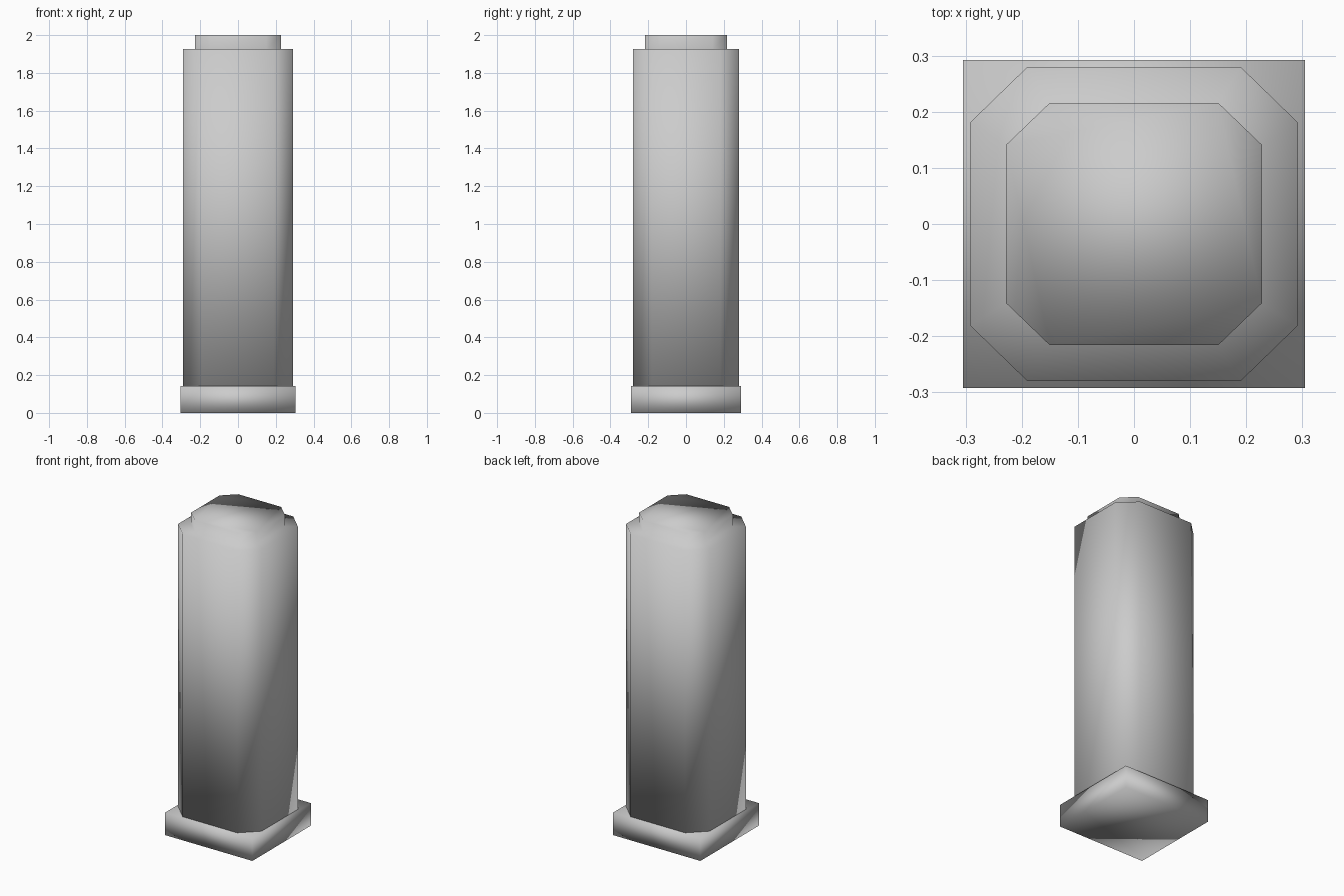
import bpy, bmesh

if "Cube" in bpy.data.objects:
    bpy.data.objects.remove(bpy.data.objects["Cube"])


def outline(hx, hy, cx=None, cy=None):
    """Rectangle, or rectangle with cut corners when cx, cy are given."""
    if cx is None:
        return [(hx, -hy), (hx, hy), (-hx, hy), (-hx, -hy)]
    return [(cx, -hy), (hx, -cy), (hx, cy), (cx, hy),
            (-cx, hy), (-hx, cy), (-hx, -cy), (-cx, -hy)]


def stack(name, levels):
    """Closed solid through a stack of (outline, z) levels."""
    bm = bmesh.new()
    rings = [[bm.verts.new((x, y, z)) for x, y in pts] for pts, z in levels]
    n = len(rings[0])
    for low, high in zip(rings, rings[1:]):
        for i in range(n):
            j = (i + 1) % n
            bm.faces.new((low[i], low[j], high[j], high[i]))
    bm.faces.new(rings[0][::-1])
    bm.faces.new(rings[-1])
    bmesh.ops.recalc_face_normals(bm, faces=bm.faces)
    for f in bm.faces:
        f.smooth = True
    mesh = bpy.data.meshes.new(name)
    bm.to_mesh(mesh)
    bm.free()
    obj = bpy.data.objects.new(name, mesh)
    bpy.context.collection.objects.link(obj)
    return obj


# Square base plate
plinth = outline(0.305, 0.292)
stack("base_plate", [(plinth, 0.0), (plinth, 0.142)])

# Post with cut corners, stepping in to a small raised cap
shaft = outline(0.292, 0.28, 0.19, 0.181)
cap = outline(0.228, 0.216, 0.15, 0.141)
stack("post", [(shaft, 0.142), (shaft, 1.926), (cap, 1.926), (cap, 2.0)])
